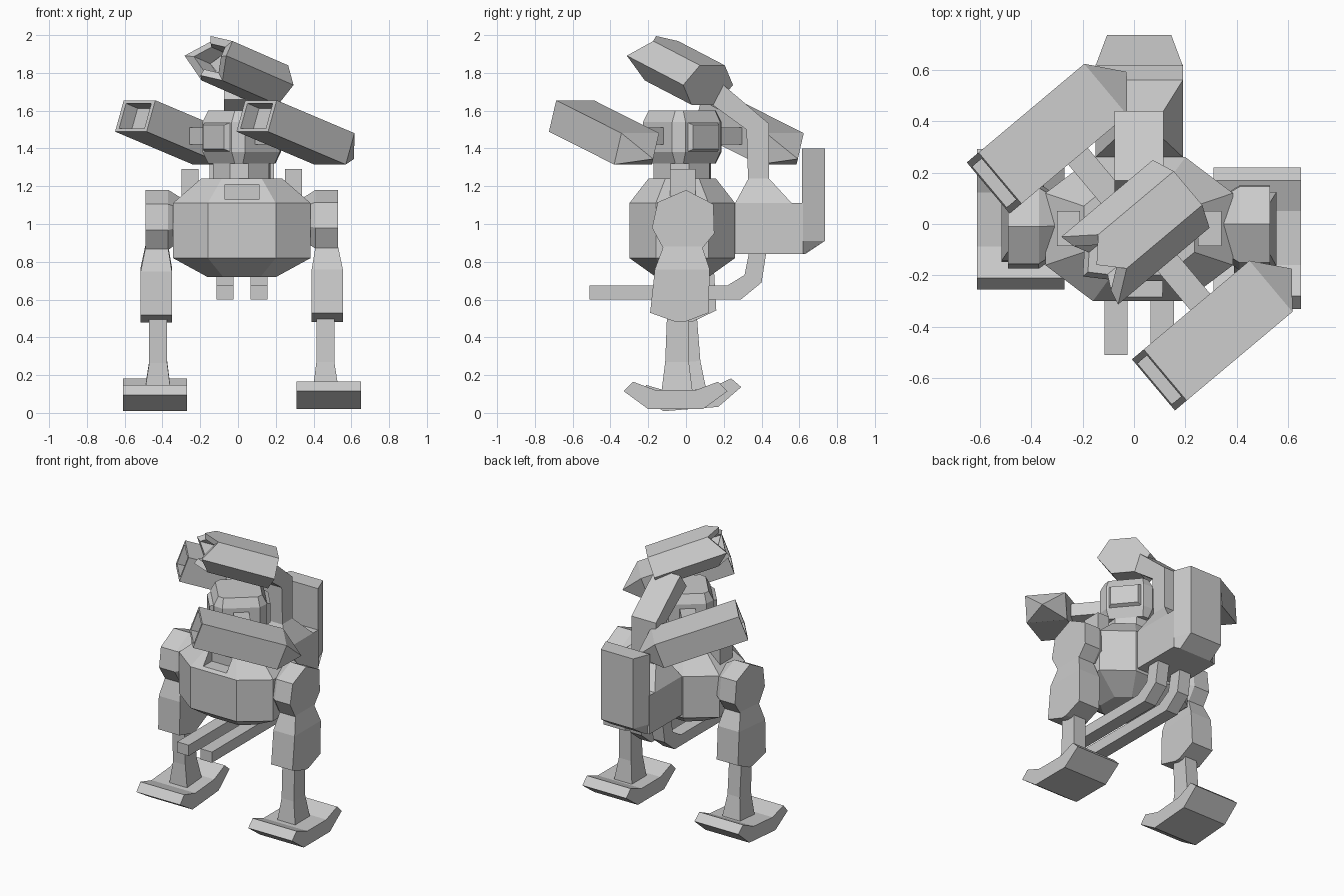
import bpy, bmesh
from math import radians, cos, sin
from mathutils import Matrix, Vector

if "Cube" in bpy.data.objects:
    bpy.data.objects.remove(bpy.data.objects["Cube"])

CX = 0.02                                  # mirror plane of the machine
I = Matrix.Identity(4)
TURRET = Matrix.Translation((CX, -0.02, 0)) @ Matrix.Rotation(radians(-50), 4, 'Z')


def loft(name, rings, m=I, recess=None):
    """Skin rings of 3D points; recess = (scale, offset) sinks the last cap."""
    bm = bmesh.new()
    vs = [[bm.verts.new(m @ Vector(p)) for p in r] for r in rings]
    n = len(rings[0])
    if recess:
        c = sum((Vector(p) for p in rings[-1]), Vector()) / n
        rim = [c + (Vector(p) - c) * recess[0] for p in rings[-1]]
        sunk = [p + Vector(recess[1]) for p in rim]
        vs += [[bm.verts.new(m @ p) for p in r] for r in (rim, sunk)]
    for a, b in zip(vs, vs[1:]):
        for i in range(n):
            j = (i + 1) % n
            bm.faces.new((a[i], a[j], b[j], b[i]))
    bm.faces.new(vs[0])
    bm.faces.new(vs[-1])
    bmesh.ops.recalc_face_normals(bm, faces=bm.faces)
    me = bpy.data.meshes.new(name)
    bm.to_mesh(me)
    bm.free()
    ob = bpy.data.objects.new(name, me)
    bpy.context.collection.objects.link(ob)
    return ob


def prism(name, yz, x0, x1, m=I):
    return loft(name, [[(x, y, z) for y, z in yz] for x in (x0, x1)], m)


def rect(x0, x1, y0, y1, z):
    return [(x0, y0, z), (x1, y0, z), (x1, y1, z), (x0, y1, z)]


def box(name, x0, x1, y0, y1, z0, z1, m=I):
    return loft(name, [rect(x0, x1, y0, y1, z0), rect(x0, x1, y0, y1, z1)], m)


def octagon(hx, hy, cx, cy, z, center=(0, 0)):
    pts = [(cx, -hy), (hx, -cy), (hx, cy), (cx, hy), (-cx, hy), (-hx, cy), (-hx, -cy), (-cx, -hy)]
    return [(x + center[0], y + center[1], z) for x, y in pts]


# Hull with a slot in the front slope
mid = (CX, -0.02)
hull = loft('hull', [octagon(.365 * s, .28 * t, .18 * u, .14 * t, z, mid) for s, t, u, z in
                     ((.5, .5, .55, .72), (1, 1, 1, .82), (1, 1, 1, 1.11), (.59, .64, .59, 1.24))])
cutter = box('slot_cutter', CX - .09, CX + .09, -.45, -.19, 1.13, 1.21)
cutter.hide_render = True
cutter.hide_viewport = True
slot = hull.modifiers.new('slot', 'BOOLEAN')
slot.object = cutter
slot.operation = 'DIFFERENCE'
slot.solver = 'EXACT'

# Legs: the left one swings back slightly about the hip
upper = [(-.15, 1.115), (0, 1.18), (.145, 1.105), (.15, .95), (.085, .87), (-.12, .87), (-.18, .98)]
hub = [(y * .75, 1.03 + (z - 1.03) * .75) for y, z in upper]
sole = [(-.33, .115), (-.28, .165), (-.16, .12), (.05, .12), (.17, .165), (.22, .115), (.09, .02), (-.2, .02)]
for side, s in (('right', 1), ('left', -1)):
    swing = radians(4.5) if s < 0 else 0
    hip = Matrix.Translation((CX, -.02, 1.05))
    m = hip @ Matrix.Rotation(swing, 4, 'X') @ Matrix.Translation((0, .02, -1.05)) @ Matrix.Scale(s, 4, (1, 0, 0))
    loft(side + '_thigh', [[(x, y, z) for y, z in p] for x, p in ((.33, hub), (.39, upper), (.51, upper))], m)
    loft(side + '_calf', [rect(.39, .51, -.12, .085, .88), rect(.37, .535, -.165, .125, .76),
                          rect(.37, .535, -.19, .12, .53), rect(.37, .535, -.05, -.01, .48)], m)
    loft(side + '_shin', [rect(.395, .49, -.1, .015, .53), rect(.395, .49, -.11, .015, .27),
                          rect(.375, .515, -.13, .035, .11)], m)
    prism(side + '_foot', sole, .29, .63, m)
    # Posts on the hull shoulders
    box(side + '_shoulder_post', CX + s * .23, CX + s * .32, -.085, .05, 1.1, 1.29)
    # Bent barrels under the hull
    prism(side + '_lower_barrel', [(-.51, .6), (.29, .6), (.4, .69), (.43, .88), (.34, .88), (.31, .73),
                                   (.22, .675), (-.51, .675)], CX + s * .045, CX + s * .135)

# Backpack: base, tall rear plate and bent neck
box('pack_base', CX - .17, CX + .17, .2, .62, .84, 1.11)
plate = lambda y, z: [(CX - .17, .615, z), (CX + .17, .615, z), (CX + .125, y, z), (CX - .125, y, z)]
loft('pack_plate', [plate(.63, .84), plate(.735, .91), plate(.735, 1.4)])
loft('neck_base', [rect(CX - .17, CX + .17, .26, .56, 1.11), rect(CX - .095, CX + .095, .33, .44, 1.24)])
prism('neck', [(.33, 1.2), (.44, 1.2), (.44, 1.53), (.17, 1.76), (.1, 1.66), (.32, 1.5)],
      CX - .095, CX + .095)

# Head, turned with the guns
loft('head_base', [octagon(.14, .14, .07, .07, z) for z in (1.2, 1.36)], TURRET)
loft('head', [octagon(h, h, c, c, z) for h, c, z in
              ((.14, .11, 1.32), (.17, .12, 1.38), (.17, .12, 1.54), (.14, .11, 1.6))], TURRET)
for side, s in (('front', -1), ('rear', 1)):
    loft(side + '_head_panel', [[(x * k, s * y, 1.46 + z * k) for x, z in
                                 ((-.11, -.08), (.11, -.08), (.11, .08), (-.11, .08))]
                                for k, y in ((1, .16), (.8, .195))], TURRET)

# Side guns: box barrels with pyramid rears and sunken muzzles
for side, s in (('right', 1), ('left', -1)):
    def section(y, z, k=1):
        return [(s * (.5 + dx * k), y + dy * k, z + dz * k) for dx, dy, dz in
                ((-.13, -.03, -.083), (.13, -.03, -.083), (.13, .03, .083), (-.13, .03, .083))]
    loft(side + '_gun', [section(.355, 1.345, .01), section(.22, 1.398), section(-.317, 1.572)],
         TURRET, (.8, (0, .08, -.026)))
    box(side + '_gun_arm', s * .13, s * .4, -.05, .05, 1.42, 1.51, TURRET)

# Top gun: hexagonal barrel with a clawed muzzle
tilt = radians(18.5)
hexa = [(.172, 0, 1), (.086, .11, 0), (0, .11, 1), (-.086, .11, 0),
        (-.172, 0, 1), (-.086, -.11, 0), (0, -.11, 1), (.086, -.11, 0)]


def gun_ring(dist, claw):
    ring = []
    for x, h, tip in hexa:
        d = dist + claw * tip
        ring.append((x, -d * cos(tilt) + h * sin(tilt), 1.807 + d * sin(tilt) + h * cos(tilt)))
    return ring


loft('top_gun', [gun_ring(-.225, 0), gun_ring(.18, .085)], TURRET,
     (.65, (0, .12 * cos(tilt), -.12 * sin(tilt))))
